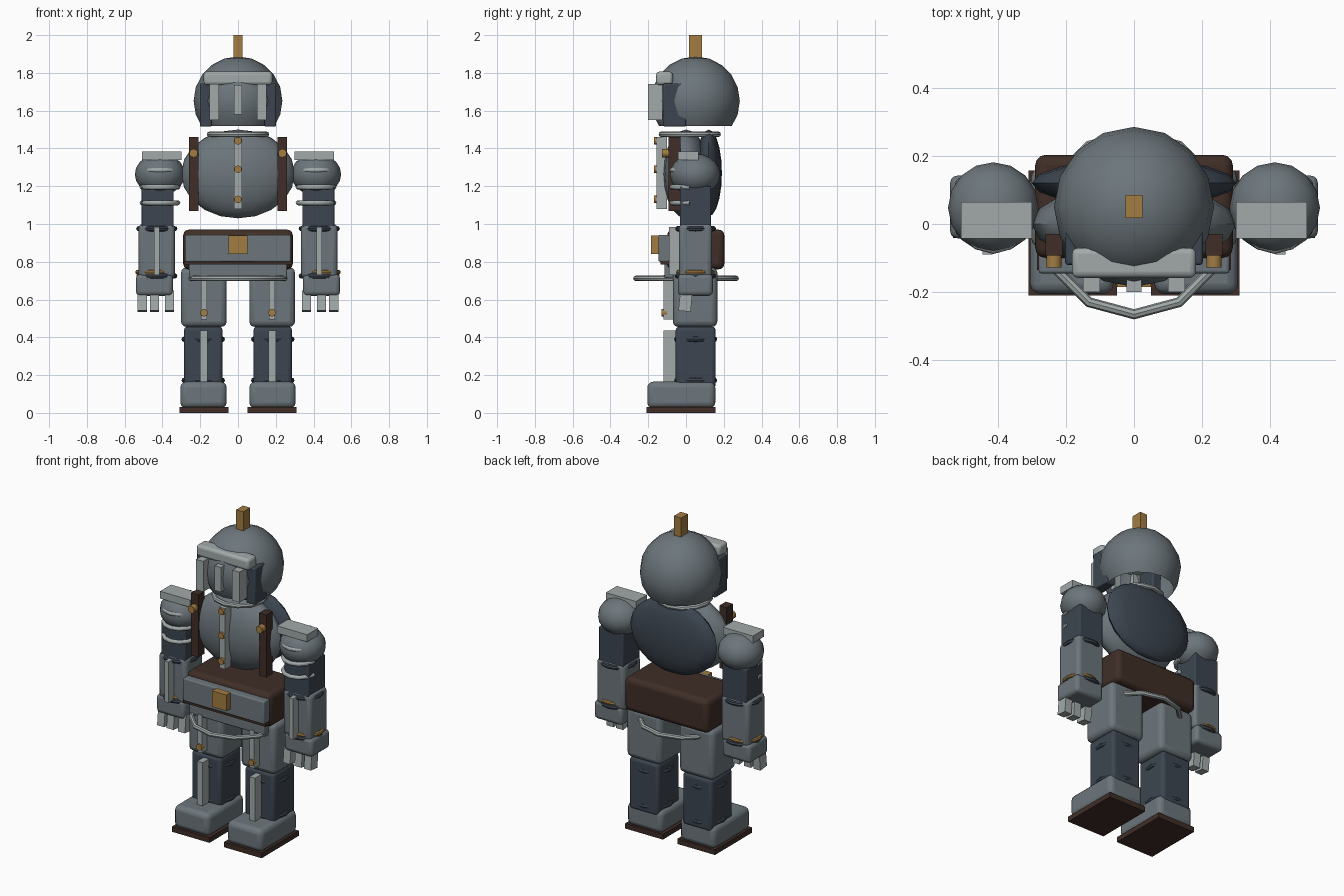
import bpy, bmesh, math

if "Cube" in bpy.data.objects:
    bpy.data.objects.remove(bpy.data.objects["Cube"])

def mat(name, c):
    m = bpy.data.materials.new(name)
    m.diffuse_color = (*c, 1)
    m.use_nodes = True
    m.node_tree.nodes["Principled BSDF"].inputs["Base Color"].default_value = m.diffuse_color
    return m

STEEL = mat("steel", (.15, .18, .20))
DARK = mat("dark_steel", (.045, .06, .08))
LIGHT = mat("light_steel", (.36, .40, .40))
BROWN = mat("leather", (.05, .027, .02))
GOLD = mat("brass", (.36, .20, .055))

def finish(name, m, smooth=True):
    o = bpy.context.object
    o.name = name
    o.data.materials.append(m)
    if smooth:
        bpy.ops.object.shade_smooth_by_angle(angle=math.radians(40))
    return o

def box(name, x, y, z, m, bevel=0, tilt=0):
    """Box from (min, max) ranges on each axis."""
    bpy.ops.mesh.primitive_cube_add(size=1, location=[sum(r) / 2 for r in (x, y, z)])
    o = bpy.context.object
    o.scale = [abs(r[1] - r[0]) for r in (x, y, z)]
    o.rotation_euler.x = tilt
    bpy.ops.object.transform_apply(location=False, rotation=False, scale=True)
    if bevel:
        b = o.modifiers.new("bevel", 'BEVEL')
        b.width, b.segments = bevel, 3
    return finish(name, m, bool(bevel))

def ball(name, loc, radii, m):
    bpy.ops.mesh.primitive_uv_sphere_add(segments=16, ring_count=10, radius=1, location=loc)
    bpy.context.object.scale = radii
    bpy.ops.object.transform_apply(location=False, rotation=False, scale=True)
    return finish(name, m)

def ring(name, loc, R, r, m, seg=12):
    bpy.ops.mesh.primitive_torus_add(major_segments=seg, minor_segments=8, location=loc,
                                     major_radius=R, minor_radius=r, rotation=(0, 0, 0))
    return finish(name, m)

def rivet(name, x, y, z, r, depth):
    bpy.ops.mesh.primitive_cylinder_add(vertices=10, radius=r, depth=depth, location=(x, y, z),
                                        rotation=(math.pi / 2, 0, 0))
    return finish(name, GOLD)

def front_arc(name, x, y, z, R, r, m):
    """Half ring that wraps the front only."""
    c = bpy.data.curves.new(name, 'CURVE')
    c.dimensions = '3D'
    c.bevel_depth, c.bevel_resolution, c.use_fill_caps = r, 2, True
    s = c.splines.new('POLY')
    s.points.add(6)
    for i, p in enumerate(s.points):
        a = math.pi * (1 + i / 6)
        p.co = (x + R * math.cos(a), y + R * math.sin(a), z, 1)
    c.materials.append(m)
    bpy.context.collection.objects.link(bpy.data.objects.new(name, c))

# helmet dome, open underneath
dome = ball("helmet_dome", (0, .05, 1.652), (.235, .235, .235), STEEL)
bm = bmesh.new()
bm.from_mesh(dome.data)
bmesh.ops.bisect_plane(bm, geom=bm.verts[:] + bm.edges[:] + bm.faces[:],
                       plane_co=(0, 0, -.132), plane_no=(0, 0, -1), clear_outer=True)
bm.to_mesh(dome.data)
bm.free()
box("helmet_crest", (-.025, .025), (.017, .085), (1.86, 2.0), GOLD)
box("visor_brow", (-.182, .182), (-.158, -.07), (1.735, 1.807), LIGHT, .018)
box("visor_centre_bar", (-.022, .022), (-.2, -.14), (1.58, 1.735), LIGHT)

# chest, back plate and collar
ball("breastplate", (0, .0, 1.265), (.30, .12, .235), STEEL)
ball("back_plate", (0, .12, 1.27), (.30, .07, .23), DARK)
ring("collar_ring", (0, .02, 1.475), .15, .015, LIGHT)
box("chest_keel", (-.02, .02), (-.155, -.1), (1.08, 1.46), LIGHT)
for z in (1.13, 1.29, 1.44):
    rivet("chest_rivet", 0, -.155, z, .02, .03)

# belt, hip plates and waist ring
box("belt_body", (-.29, .29), (-.1, .203), (.76, .97), BROWN, .03)
box("belt_front_plate", (-.28, .28), (-.145, -.08), (.80, .943), STEEL, .008)
box("belt_lower_strap", (-.285, .285), (-.135, -.08), (.785, .803), BROWN)
box("hip_plate", (-.26, .26), (-.115, -.06), (.715, .79), STEEL, .008)
box("belt_buckle", (-.05, .05), (-.185, -.14), (.84, .94), GOLD)
ring("waist_ring", (0, 0, .712), .265, .015, LIGHT).rotation_euler.z = 0

for s in (-1, 1):
    def X(a, b):
        return tuple(sorted((s * a, s * b)))

    # visor sides
    box("cheek_plate", X(.14, .202), (-.12, 0), (1.515, 1.745), DARK, .008)
    box("visor_bar", X(.1, .15), (-.2, -.125), (1.55, 1.74), LIGHT)

    # shoulder straps
    box("chest_strap", X(.21, .26), (-.092, -.03), (1.07, 1.46), BROWN)
    rivet("strap_rivet", s * .235, -.108, 1.375, .023, .04)

    # shoulder
    ball("shoulder_ball", (s * .413, .048, 1.263), (.133, .133, .11), STEEL)
    box("shoulder_plate", X(.3, .508), (-.043, .065), (1.34, 1.385), LIGHT)
    for z in (1.285, 1.195, 1.112):
        front_arc("shoulder_band", s * .413, .02, z, .095, .013, LIGHT)

    # arm
    box("upper_arm", X(.342, .51), (-.033, .132), (.98, 1.2), DARK, .006)
    box("forearm", X(.334, .526), (-.037, .137), (.715, 1.0), STEEL, .022)
    box("forearm_ridge", X(.416, .444), (-.09, -.03), (.73, .985), LIGHT)
    for z in (.975, .725):
        ring("forearm_ring", (s * .43, .05, z), .095, .014, DARK, 16)
    box("hand", X(.344, .54), (-.042, .142), (.62, .735), STEEL, .022)
    ring("wrist_ring", (s * .442, .05, .745), .09, .012, GOLD, 16)
    for x in (.363, .442, .507):
        box("finger", X(x - .024, x + .024), (-.035, .03), (.538, .645), LIGHT, tilt=math.radians(-6))

    # leg
    box("thigh", X(.06, .302), (-.07, .166), (.455, .77), STEEL, .03)
    box("thigh_ridge", X(.164, .196), (-.12, -.06), (.495, .73), LIGHT)
    rivet("thigh_rivet", s * .18, -.115, .53, .02, .03)
    box("shin", X(.082, .286), (-.055, .157), (.13, .457), DARK, .02)
    box("shin_ridge", X(.162, .2), (-.118, -.05), (.165, .435), LIGHT)
    for z in (.39, .172):
        ring("shin_ring", (s * .184, .05, z), .1, .015, DARK, 16)
    box("boot", X(.06, .305), (-.205, .155), (.025, .165), STEEL, .03)
    box("boot_sole", X(.05, .31), (-.21, .157), (0, .032), BROWN)
